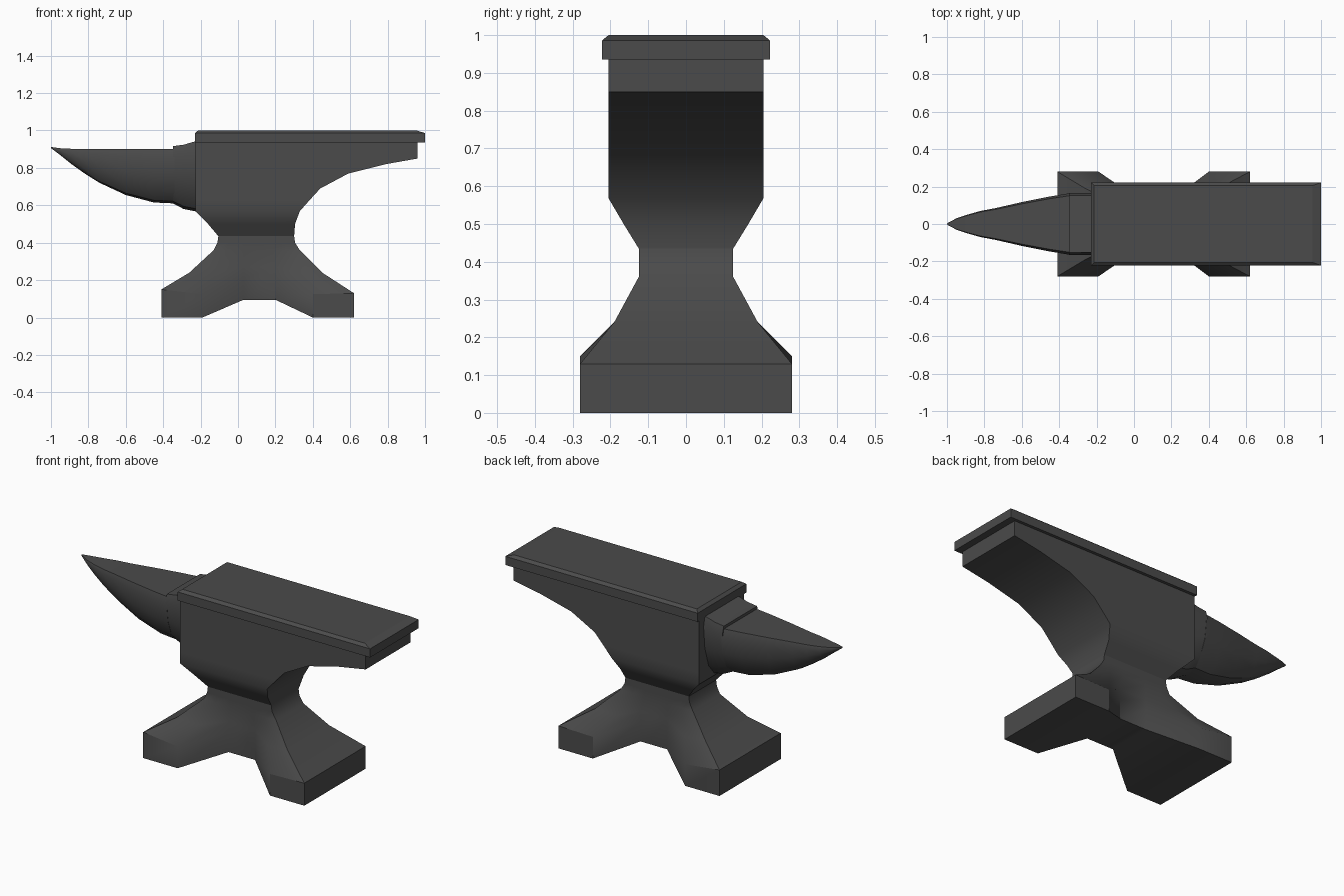
import bpy, bmesh, math

iron = bpy.data.materials.new("dark iron")
iron.diffuse_color = (0.07, 0.07, 0.07, 1)


def loft(name, half_rings, angle=35):
    """Skin half rings (points on the -y side), mirrored across y = 0."""
    bm = bmesh.new()
    rings = []
    for half in half_rings:
        front = [bm.verts.new(p) for p in half]
        back = [bm.verts.new((x, -y, z)) for x, y, z in half]
        rings.append((front, back))
    for (f0, b0), (f1, b1) in zip(rings, rings[1:]):
        lo, hi = f0 + b0[::-1], f1 + b1[::-1]
        for i in range(len(lo)):
            j = (i + 1) % len(lo)
            bm.faces.new((lo[i], lo[j], hi[j], hi[i]))
    # caps as strips between the front and back halves
    for f, b in (rings[0], rings[-1]):
        for i in range(len(f) - 1):
            bm.faces.new((f[i], f[i + 1], b[i + 1], b[i]))
    bmesh.ops.remove_doubles(bm, verts=bm.verts, dist=0.0005)
    bmesh.ops.recalc_face_normals(bm, faces=bm.faces)
    me = bpy.data.meshes.new(name)
    bm.to_mesh(me)
    bm.free()
    me.materials.append(iron)
    ob = bpy.data.objects.new(name, me)
    bpy.context.collection.objects.link(ob)
    bpy.ops.object.select_all(action='DESELECT')
    ob.select_set(True)
    bpy.context.view_layer.objects.active = ob
    bpy.ops.object.shade_smooth_by_angle(angle=math.radians(angle))
    return ob


# Feet and waist: left, notch left, mid left, mid right, notch right, right
def foot_ring(xs, w, m, zl, zn, zm, zr):
    return list(zip(xs, (-w, -w, -m, -m, -w, -w), (zl, zn, zm, zm, zn, zr)))


feet = (-0.41, -0.19, 0.03, 0.20, 0.40, 0.62)
loft("base", [
    foot_ring(feet, 0.28, 0.13, 0, 0, 0.095, 0),
    foot_ring(feet, 0.28, 0.13, 0.15, 0.125, 0.21, 0.13),
    foot_ring((-0.26, -0.12, 0.03, 0.20, 0.32, 0.45), 0.19, 0.128, 0.24, 0.235, 0.27, 0.24),
    foot_ring((-0.13, -0.06, 0.03, 0.18, 0.26, 0.33), 0.125, 0.125, 0.36, 0.355, 0.36, 0.36),
    foot_ring((-0.11, -0.05, 0.03, 0.18, 0.25, 0.305), 0.125, 0.125, 0.40, 0.40, 0.40, 0.40),
    foot_ring((-0.105, -0.05, 0.03, 0.18, 0.25, 0.30), 0.125, 0.125, 0.435, 0.435, 0.435, 0.435),
])

# Body with the curved heel: z, left, right, half width
body = [(0.435, -0.105, 0.30, 0.125), (0.50, -0.16, 0.305, 0.165), (0.568, -0.228, 0.33, 0.205),
        (0.63, -0.228, 0.385, 0.205), (0.69, -0.228, 0.44, 0.205), (0.77, -0.228, 0.59, 0.205),
        (0.82, -0.228, 0.79, 0.205), (0.85, -0.228, 0.96, 0.205), (0.94, -0.228, 0.96, 0.205)]
loft("body", [[(l, -w, z), (r, -w, z)] for z, l, r, w in body])

# Face plate with a chamfered top edge
plate = [(0.936, -0.23, 1.0, 0.222), (0.986, -0.23, 1.0, 0.222), (1.0, -0.213, 0.955, 0.205)]
loft("face_plate", [[(l, -w, z), (r, -w, z)] for z, l, r, w in plate], 10)


# Horn and its step block: flat top, rounded keel
def horn_ring(x, top, bottom, w):
    section = ((0, 1), (0.92, 1), (1, 0.85), (0.93, 0.5), (0.72, 0.2), (0.42, 0.04), (0, 0))
    return [(x, -w * a, bottom + (top - bottom) * t) for a, t in section]


horn = [(-1.0, 0.912, 0.906, 0.003), (-0.95, 0.905, 0.868, 0.03), (-0.89, 0.902, 0.82, 0.05),
        (-0.82, 0.901, 0.77, 0.07), (-0.74, 0.90, 0.72, 0.085), (-0.60, 0.90, 0.655, 0.117),
        (-0.45, 0.90, 0.615, 0.147), (-0.34, 0.90, 0.61, 0.165)]
loft("horn", [horn_ring(*r) for r in horn], 30)

block = [(-0.348, 0.916, 0.61, 0.165), (-0.29, 0.924, 0.58, 0.165), (-0.215, 0.946, 0.565, 0.165)]
loft("horn_block", [horn_ring(*r) for r in block], 30)
